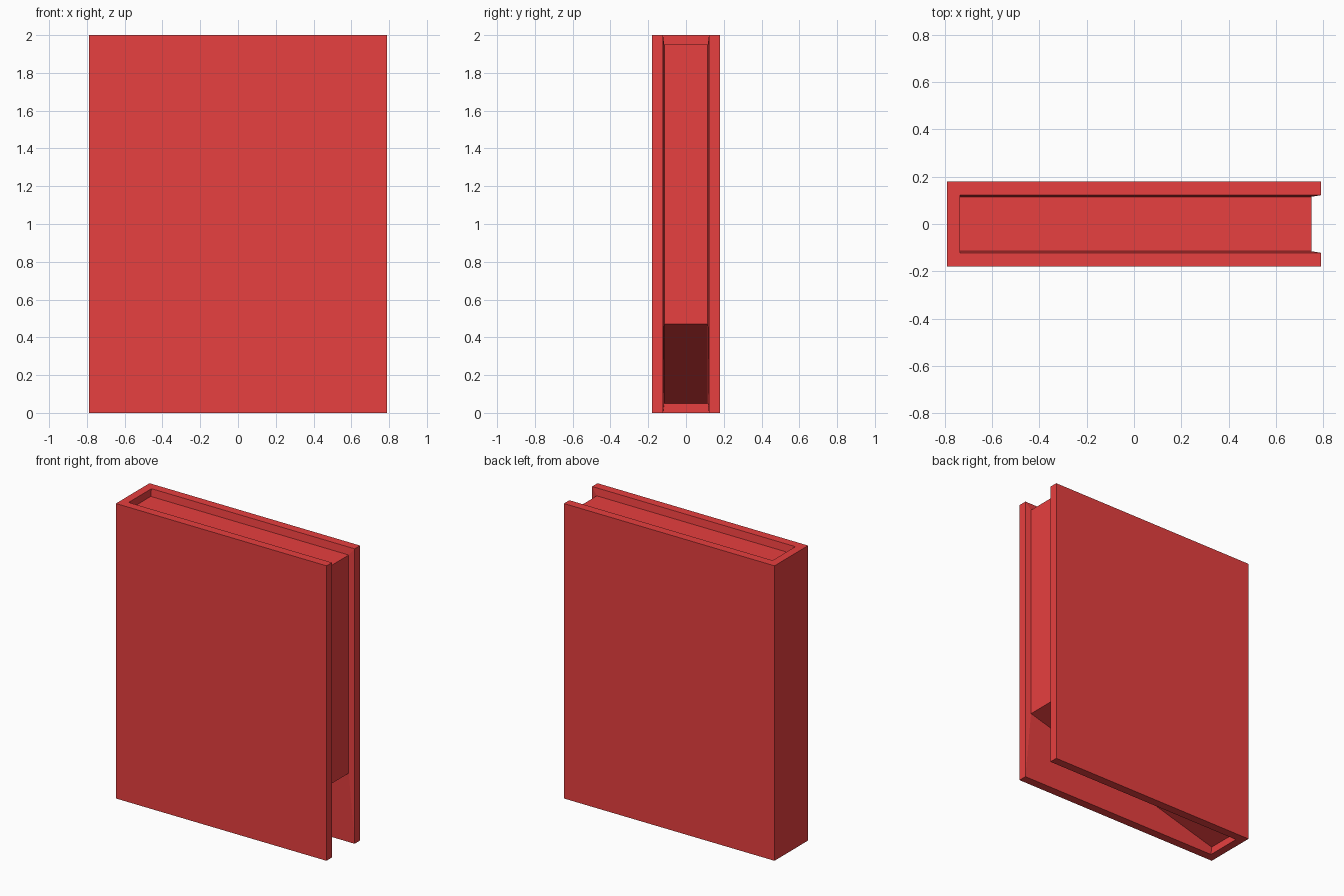
import bpy, bmesh

if "Cube" in bpy.data.objects:
    bpy.data.objects.remove(bpy.data.objects["Cube"])

# Outlines in (x, z), ordered bottom-left, bottom-right, top-right, top-left
outer = [(-0.79, 0), (0.79, 0), (0.79, 2), (-0.79, 2)]
rim = [(-0.735, 0), (0.79, 0), (0.79, 2), (-0.735, 2)]
pages = [(-0.735, 0.05), (0.75, 0.47), (0.75, 1.95), (-0.735, 1.95)]

bm = bmesh.new()


def ring(y, outline):
    return [bm.verts.new((x, y, z)) for x, z in outline]


rings = [ring(-0.18, outer), ring(-0.122, rim), ring(-0.115, pages),
         ring(0.115, pages), ring(0.122, rim), ring(0.18, outer)]

# Front and back boards
bm.faces.new(rings[0])
bm.faces.new(rings[-1])

# Board edges, flared inner lips and page block (bottom, right, top sides)
for a, b in zip(rings, rings[1:]):
    for i in range(3):
        bm.faces.new((a[i], a[i + 1], b[i + 1], b[i]))

# Spine: ends, inner strips and outer face
for i in (0, 3):
    for k in (0, 1):
        bm.faces.new((rings[k][i], rings[k + 1][i], rings[4 - k][i], rings[5 - k][i]))
bm.faces.new((rings[0][0], rings[0][3], rings[5][3], rings[5][0]))

bmesh.ops.recalc_face_normals(bm, faces=bm.faces)
mesh = bpy.data.meshes.new("book")
bm.to_mesh(mesh)
bm.free()

# Red cover and pages
red = bpy.data.materials.new("red")
red.diffuse_color = (0.8, 0.05, 0.05, 1)
red.use_nodes = True
red.node_tree.nodes["Principled BSDF"].inputs["Base Color"].default_value = red.diffuse_color
mesh.materials.append(red)
book = bpy.data.objects.new("book", mesh)
bpy.context.collection.objects.link(book)
